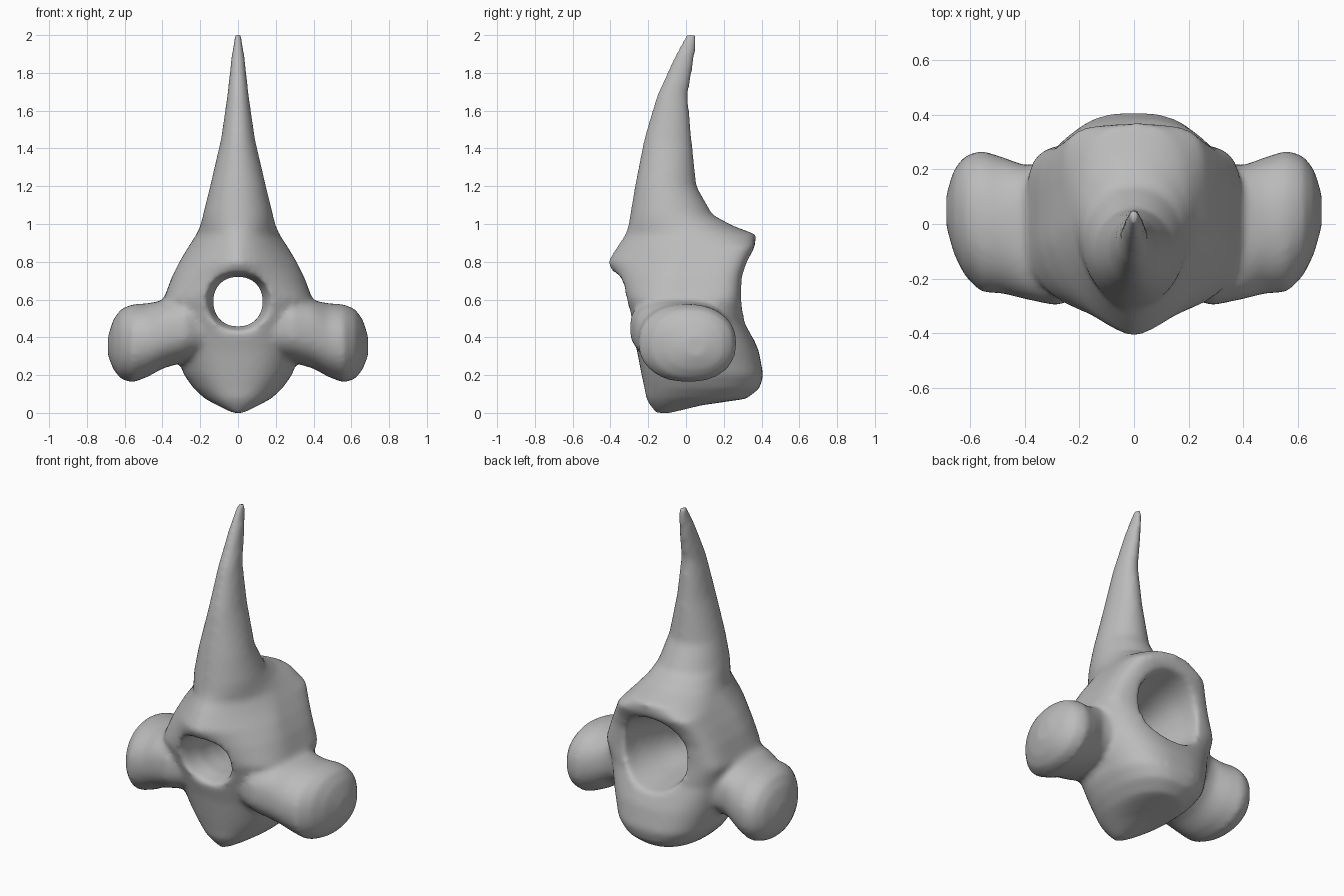
import bpy
from math import cos, sin, pi, copysign

default = bpy.data.objects.get("Cube")
if default:
    bpy.data.objects.remove(default)

bone = bpy.data.materials.new("bone grey")
bone.use_nodes = True
bone.diffuse_color = (0.5, 0.5, 0.5, 1)
bone.node_tree.nodes["Principled BSDF"].inputs["Base Color"].default_value = (0.5, 0.5, 0.5, 1)


def loft(name, rings, place, sides=48):
    """Closed skin over rings of (position, low, high, centre, half width,
    roundness of the low side, roundness of the high side)."""
    verts, faces = [], []
    for pos, low, high, centre, half, *powers in rings:
        low_power, high_power = powers or (2.2, 2.2)
        for i in range(sides):
            a = 2 * pi * i / sides
            p = 2 / (high_power if sin(a) > 0 else low_power)
            u = copysign(abs(cos(a)) ** p, cos(a))
            v = copysign(abs(sin(a)) ** p, sin(a))
            verts.append(place(pos, centre + half * u, (low + high) / 2 + (high - low) / 2 * v))
    for r in range(len(rings) - 1):
        for i in range(sides):
            j = (i + 1) % sides
            a, b = r * sides, (r + 1) * sides
            faces.append((a + i, a + j, b + j, b + i))
    faces += [tuple(range(sides))[::-1], tuple(range(len(verts) - sides, len(verts)))]
    mesh = bpy.data.meshes.new(name)
    mesh.from_pydata(verts, [], faces)
    mesh.materials.append(bone)
    obj = bpy.data.objects.new(name, mesh)
    bpy.context.collection.objects.link(obj)
    # Make the normals point outward
    bpy.ops.object.select_all(action='DESELECT')
    bpy.context.view_layer.objects.active = obj
    obj.select_set(True)
    bpy.ops.object.mode_set(mode='EDIT')
    bpy.ops.mesh.select_all(action='SELECT')
    bpy.ops.mesh.normals_make_consistent(inside=False)
    bpy.ops.object.mode_set(mode='OBJECT')
    return obj


# Body and tall spine: height, front, back, centre, half width, front and back roundness
body = loft("vertebra", [
    (0.00, -0.16, -0.08, 0, 0.03, 2, 2),
    (0.04, -0.19, 0.08, 0, 0.11, 2.2, 2),
    (0.075, -0.21, 0.32, 0, 0.175, 2.3, 2.3),
    (0.13, -0.22, 0.39, 0, 0.235, 2.3, 2.5),
    (0.20, -0.235, 0.41, 0, 0.285, 2.3, 2.6),
    (0.33, -0.26, 0.385, 0, 0.335, 2.4, 2.6),
    (0.48, -0.30, 0.32, 0, 0.375, 2.5, 3.4),
    (0.60, -0.33, 0.295, 0, 0.395, 2.7, 5.5),
    (0.72, -0.375, 0.30, 0, 0.35, 1.9, 6),
    (0.80, -0.415, 0.325, 0, 0.31, 1.5, 6),
    (0.88, -0.365, 0.365, 0, 0.262, 1.6, 5.5),
    (0.945, -0.32, 0.37, 0, 0.22, 1.8, 2.3),
    (0.99, -0.305, 0.25, 0, 0.20, 2, 2),
    (1.05, -0.295, 0.14, 0, 0.185, 2, 2),
    (1.20, -0.27, 0.055, 0, 0.148, 2, 2),
    (1.45, -0.222, 0.03, 0, 0.09, 2, 2),
    (1.68, -0.155, 0.01, 0, 0.057, 2, 2),
    (1.88, -0.065, 0.045, 0, 0.036, 2, 2),
    (2.015, 0.005, 0.065, 0, 0.014, 2, 2),
], lambda p, u, v: (u, v, p))

# Side knobs: distance, bottom, top, middle, half depth, lower and upper roundness
knob_rings = [
    (0.12, 0.30, 0.58, -0.03, 0.20),
    (0.28, 0.27, 0.61, -0.035, 0.265, 2.2, 3),
    (0.40, 0.235, 0.595, -0.03, 0.245, 2.2, 2.7),
    (0.48, 0.19, 0.58, -0.005, 0.25),
    (0.56, 0.16, 0.575, 0.01, 0.26),
    (0.62, 0.18, 0.55, 0.03, 0.22),
    (0.66, 0.23, 0.495, 0.045, 0.155),
    (0.688, 0.30, 0.41, 0.05, 0.06),
]
knobs = [loft(name, knob_rings, lambda p, u, v, s=s: (s * p, u, v))
         for name, s in (("left_knob", 1), ("right_knob", -1))]

# Canal, narrow near the front and flared at both mouths: depth, bottom, top, middle, half width
canal = loft("canal_cutter", [
    (-0.50, 0.36, 0.755, 0, 0.25),
    (-0.36, 0.405, 0.74, 0, 0.19),
    (-0.27, 0.438, 0.73, 0, 0.152),
    (-0.18, 0.458, 0.72, 0, 0.13),
    (-0.05, 0.455, 0.73, 0, 0.135),
    (0.08, 0.44, 0.77, 0, 0.165),
    (0.20, 0.43, 0.81, 0, 0.195),
    (0.34, 0.41, 0.85, 0, 0.215),
    (0.50, 0.39, 0.87, 0, 0.23),
], lambda p, u, v: (u, p, v))

# Join the knobs, cut the canal and blend everything into one skin
for tool, kind in [(k, 'UNION') for k in knobs] + [(canal, 'DIFFERENCE')]:
    mod = body.modifiers.new(tool.name, 'BOOLEAN')
    mod.operation = kind
    mod.object = tool
    mod.solver = 'EXACT'
remesh = body.modifiers.new("blend", 'REMESH')
remesh.mode = 'VOXEL'
remesh.voxel_size = 0.016
remesh.use_smooth_shade = True
smooth = body.modifiers.new("soften", 'SMOOTH')
smooth.factor = 0.5
smooth.iterations = 10

# Bake the result and drop the helpers
bpy.context.view_layer.objects.active = body
for mod in list(body.modifiers):
    bpy.ops.object.modifier_apply(modifier=mod.name)
for tool in knobs + [canal]:
    bpy.data.objects.remove(tool)

# Stand it on the floor
body.location.z = -min(v.co.z for v in body.data.vertices)
for poly in body.data.polygons:
    poly.use_smooth = True
    poly.material_index = 0
